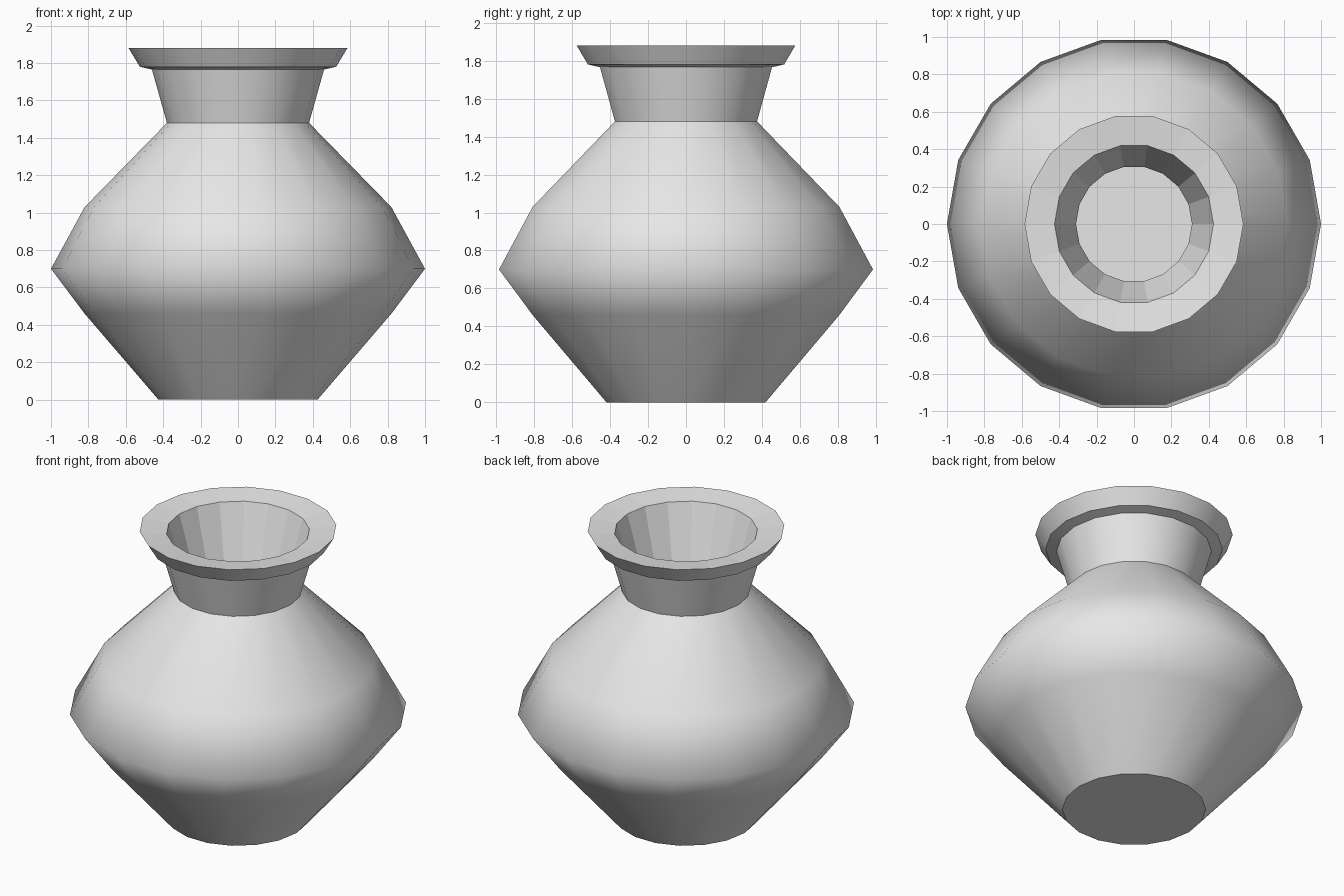
import bpy
import bmesh
from math import cos, sin, tau

SIDES = 18

cube = bpy.data.objects.get("Cube")
if cube:
    bpy.data.objects.remove(cube, do_unlink=True)

clay = bpy.data.materials.new("grey clay")
clay.use_nodes = True
grey = (0.8, 0.8, 0.8, 1)
clay.diffuse_color = grey
clay.node_tree.nodes["Principled BSDF"].inputs["Base Color"].default_value = grey


def lathe(name, profile, smooth, cap_start=False, cap_end=False, sharp_rings=()):
    """Turn a (radius, height) profile round z, with optional flat end caps."""
    bm = bmesh.new()
    rings = [[bm.verts.new((r * cos(tau * i / SIDES), r * sin(tau * i / SIDES), z))
              for i in range(SIDES)] for r, z in profile]
    for low, high in zip(rings, rings[1:]):
        for i in range(SIDES):
            j = (i + 1) % SIDES
            face = bm.faces.new((low[i], low[j], high[j], high[i]))
            face.smooth = smooth
    caps = []
    if cap_start:
        caps.append(bm.faces.new(rings[0][::-1]))
    if cap_end:
        caps.append(bm.faces.new(rings[-1]))
    for cap in caps:
        for edge in cap.edges:
            edge.smooth = False
    for k in sharp_rings:
        for i in range(SIDES):
            bm.edges.get((rings[k][i], rings[k][(i + 1) % SIDES])).smooth = False
    mesh = bpy.data.meshes.new(name)
    bm.to_mesh(mesh)
    bm.free()
    mesh.materials.append(clay)
    obj = bpy.data.objects.new(name, mesh)
    bpy.context.collection.objects.link(obj)
    return obj


neck_base = (0.38, 1.48)
neck_top = (0.46, 1.765)
rim_edge = (0.585, 1.88)
mouth = (0.425, 1.86)

# Rounded belly with a flat foot
lathe("body", [(0.425, 0), (0.82, 0.46), (1, 0.70), (0.82, 1.03), neck_base],
      smooth=True, cap_start=True)

# Flared neck
lathe("neck", [neck_base, neck_top], smooth=True)

# Overhanging rim with a narrow ledge beneath
lathe("rim", [neck_top, (0.525, 1.78), rim_edge], smooth=True, sharp_rings=(1,))

# Dished top of the rim, throat and hollow inside
lathe("rim_top", [rim_edge, mouth], smooth=False)
lathe("throat", [mouth, (0.31, 1.48)], smooth=False)
lathe("hollow", [(0.31, 1.48), (0.74, 1.02), (0.91, 0.70), (0.74, 0.48), (0.36, 0.06)],
      smooth=True, cap_end=True)
